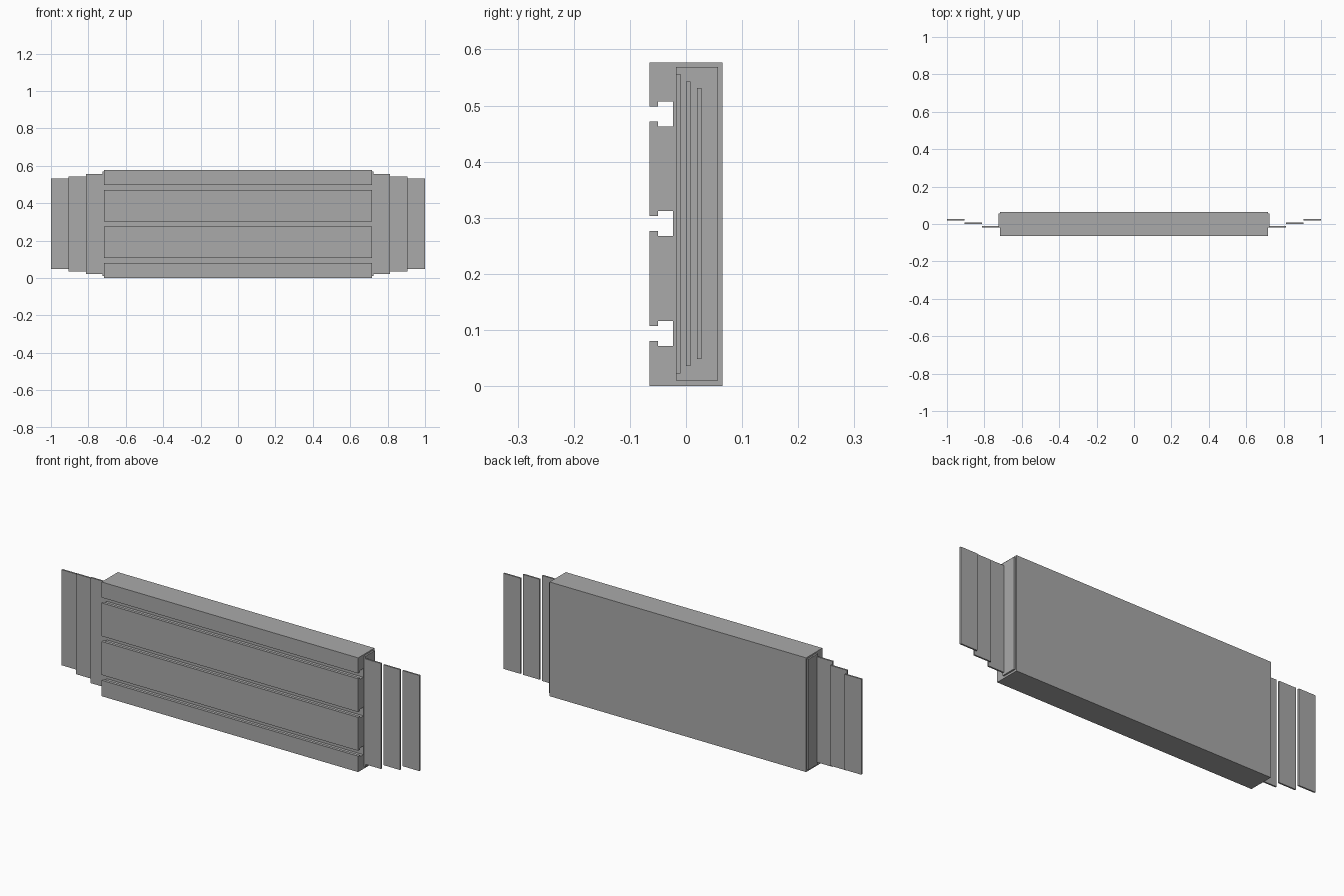
import bpy
import bmesh

cube = bpy.data.objects.get("Cube")
if cube:
    bpy.data.objects.remove(cube, do_unlink=True)

grey = bpy.data.materials.new("plain_grey")
grey.use_nodes = True
COLOUR = (0.4, 0.4, 0.4, 1)
grey.diffuse_color = COLOUR
grey.node_tree.nodes["Principled BSDF"].inputs["Base Color"].default_value = COLOUR


def extrude_x(name, outline, x0, x1):
    """Extrude a closed (y, z) outline along x."""
    bm = bmesh.new()
    face = bm.faces.new([bm.verts.new((x0, y, z)) for y, z in outline])
    grown = bmesh.ops.extrude_face_region(bm, geom=[face])
    moved = [v for v in grown["geom"] if isinstance(v, bmesh.types.BMVert)]
    bmesh.ops.translate(bm, verts=moved, vec=(x1 - x0, 0, 0))
    bmesh.ops.recalc_face_normals(bm, faces=bm.faces)
    mesh = bpy.data.meshes.new(name)
    bm.to_mesh(mesh)
    bm.free()
    mesh.materials.append(grey)
    obj = bpy.data.objects.new(name, mesh)
    bpy.context.collection.objects.link(obj)
    return obj


def box(name, x, y, z):
    outline = [(y[0], z[0]), (y[1], z[0]), (y[1], z[1]), (y[0], z[1])]
    return extrude_x(name, outline, *x)


# Slotted body: three T-shaped grooves along the front
FRONT, BACK, LIP, DEEP = -0.065, 0.065, -0.05, -0.023
HEIGHT, HALF, CAP = 0.577, 0.717, 0.725
profile = [(BACK, HEIGHT), (BACK, 0), (FRONT, 0)]
for mid in (0.094, 0.29, 0.485):
    low, high = mid - 0.0135, mid + 0.0135
    inner_low, inner_high = mid - 0.022, mid + 0.022
    profile += [(FRONT, low), (LIP, low), (LIP, inner_low), (DEEP, inner_low),
                (DEEP, inner_high), (LIP, inner_high), (LIP, high), (FRONT, high)]
profile.append((FRONT, HEIGHT))
extrude_x("slotted_body", profile, -HALF, HALF)

# End caps and stepped sliding panels on both sides
panels = [
    ("inner_panel", CAP, 0.812, -0.018, 0.023),
    ("middle_panel", 0.812, 0.906, 0.0, 0.036),
    ("outer_panel", 0.906, 1.0, 0.02, 0.048),
]
for side, sign in (("left", 1), ("right", -1)):
    def span(a, b):
        return sorted((a * sign, b * sign))

    box(f"{side}_end_cap", span(HALF, CAP), (-0.018, 0.057), (0.01, HEIGHT - 0.008))
    for name, x0, x1, y, inset in panels:
        box(f"{side}_{name}", span(x0, x1), (y, y + 0.008),
            (inset, HEIGHT + 0.002 - inset))
